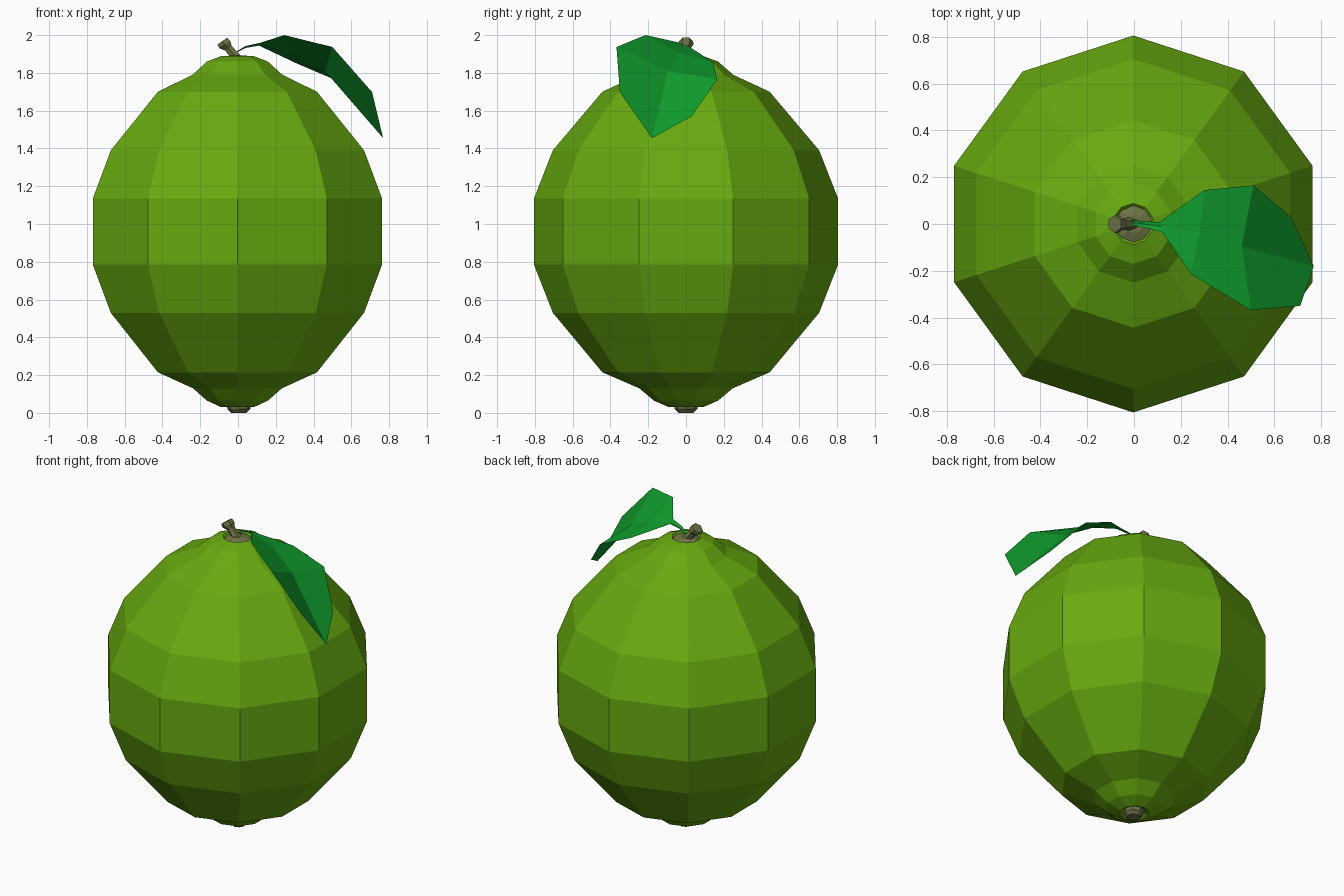
import bpy, bmesh, math
from mathutils import Vector

if "Cube" in bpy.data.objects:
    bpy.data.objects.remove(bpy.data.objects["Cube"])


def material(name, rgb):
    m = bpy.data.materials.new(name)
    m.diffuse_color = (*rgb, 1)
    m.use_nodes = True
    m.node_tree.nodes["Principled BSDF"].inputs["Base Color"].default_value = m.diffuse_color
    return m


def add_object(name, bm, mat):
    me = bpy.data.meshes.new(name)
    bm.normal_update()
    bm.to_mesh(me)
    bm.free()
    me.materials.append(mat)
    ob = bpy.data.objects.new(name, me)
    bpy.context.collection.objects.link(ob)
    return ob


def loft(name, rings, sides, mat, turn=math.pi / 2):
    """Rings of (centre, radius, tilt about y) joined bottom to top, ends capped."""
    bm = bmesh.new()
    loops = []
    for c, r, tilt in rings:
        loop = []
        for i in range(sides):
            a = turn + i * math.tau / sides
            x, y = r * math.cos(a), r * math.sin(a)
            loop.append(bm.verts.new(Vector(c) + Vector((x * math.cos(tilt), y, -x * math.sin(tilt)))))
        loops.append(loop)
    for lo, hi in zip(loops, loops[1:]):
        for i in range(sides):
            j = (i + 1) % sides
            bm.faces.new((lo[i], lo[j], hi[j], hi[i]))
    bm.faces.new(loops[0][::-1])
    bm.faces.new(loops[-1])
    return add_object(name, bm, mat)


green = material("lime_green", (0.136, 0.40, 0.005))
leaf_green = material("leaf_green", (0.005, 0.33, 0.026))
bark = material("stem_olive", (0.155, 0.17, 0.06))

# Fruit: ten-sided lathe with a dimple at each end
profile = [(0.06, 0.045), (0.09, 0.03), (0.17, 0.065), (0.247, 0.13), (0.443, 0.215),
           (0.705, 0.53), (0.805, 0.785), (0.805, 1.135), (0.705, 1.39), (0.443, 1.70),
           (0.25, 1.79), (0.17, 1.86), (0.088, 1.89), (0.065, 1.865)]
loft("fruit_body", [((-0.003, 0, z), r, 0) for r, z in profile], 10, green)

# Blossom-end nub and the calyx disc under the stem
loft("bottom_nub", [((0.005, 0, 0), 0.04, 0), ((0.005, 0, 0.02), 0.06, 0), ((0, 0, 0.05), 0.065, 0)], 8, bark)
loft("calyx", [((0, 0, 1.86), 0.07, 0), ((0, 0, 1.88), 0.08, 0), ((0, 0, 1.893), 0.04, 0)], 8, bark)

# Leaning stem with a flared cut end
lean = -0.6
loft("stem", [((-0.005, 0, 1.875), 0.03, lean), ((-0.05, 0, 1.93), 0.024, lean),
              ((-0.07, 0, 1.95), 0.04, lean), ((-0.083, 0, 1.968), 0.037, lean)], 6, bark)

# Leaf: rows of back edge, midrib and front edge, from the stalk to the drooping end
rows = [
    [(-0.03, 0.02, 1.90), (-0.03, 0.01, 1.897), (-0.03, 0.0, 1.90)],
    [(0.04, 0.012, 1.935), (0.04, 0.0, 1.932), (0.04, -0.014, 1.942)],
    [(0.11, 0.008, 1.945), (0.115, -0.01, 1.945), (0.12, -0.035, 1.96)],
    [(0.30, 0.145, 1.855), (0.28, -0.035, 1.905), (0.245, -0.215, 2.0)],
    [(0.51, 0.165, 1.765), (0.46, -0.095, 1.81), (0.50, -0.368, 1.937)],
    [(0.67, 0.03, 1.57), (0.768, -0.18, 1.455), (0.71, -0.35, 1.698)],
]
bm = bmesh.new()
grid = [[bm.verts.new(p) for p in row] for row in rows]
for a, b in zip(grid, grid[1:]):
    for k in (0, 1):
        bm.faces.new((a[k], a[k + 1], b[k + 1], b[k]))
bmesh.ops.recalc_face_normals(bm, faces=bm.faces)
bm.normal_update()
if sum(f.normal.z for f in bm.faces) < 0:
    bmesh.ops.reverse_faces(bm, faces=bm.faces)
add_object("leaf", bm, leaf_green)
